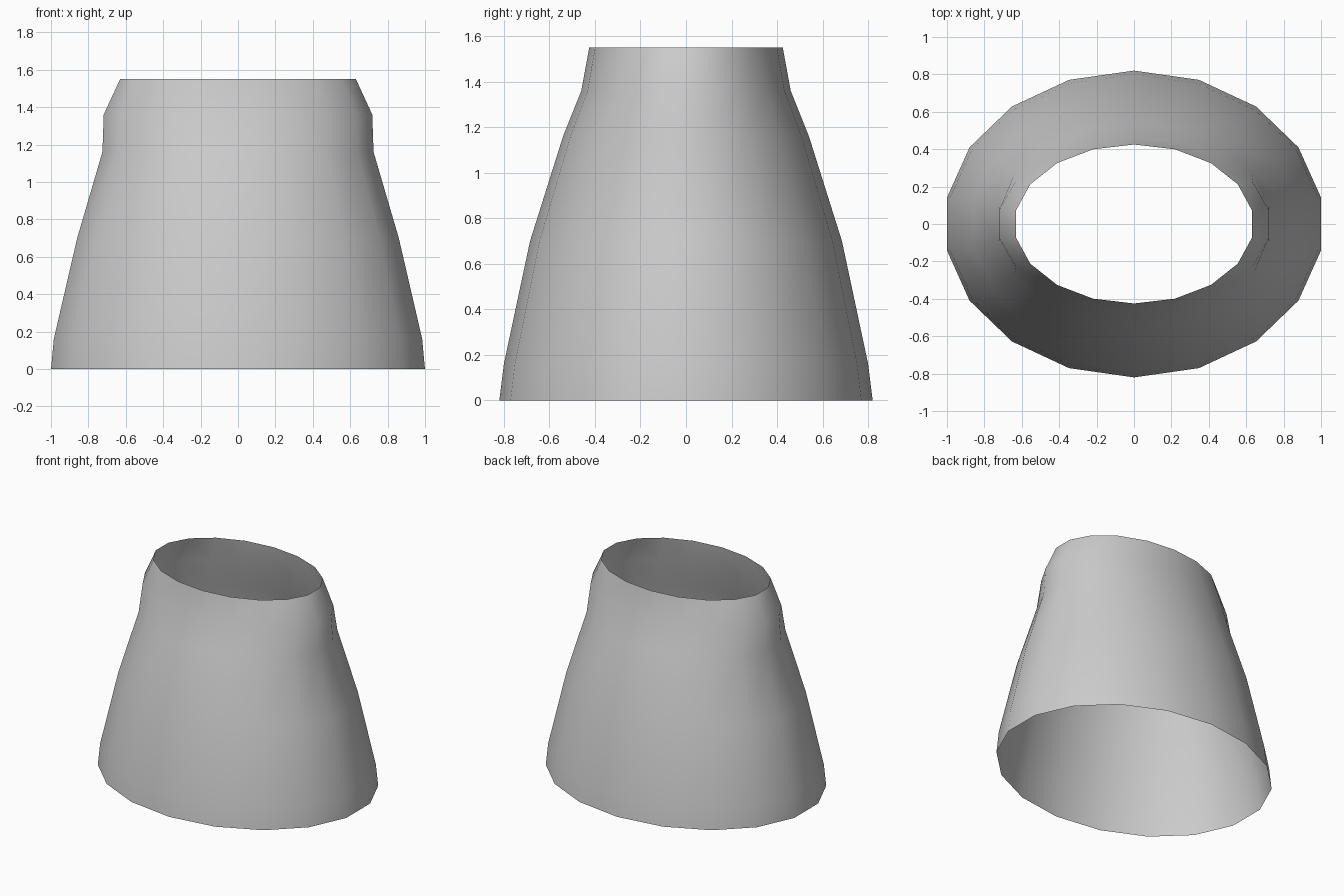
import bpy
import bmesh
from math import sin, cos, tau

cube = bpy.data.objects.get("Cube")
if cube:
    bpy.data.objects.remove(cube, do_unlink=True)

# Plain grey surface
grey = bpy.data.materials.new("light grey")
grey.use_nodes = True
grey.diffuse_color = (0.6, 0.6, 0.6, 1)
grey.node_tree.nodes["Principled BSDF"].inputs["Base Color"].default_value = grey.diffuse_color

# Open sleeve: oval rings as (height, half width, half depth)
SIDES = 18
RINGS = [
    (0.0, 1.015, 0.82),
    (0.16, 1.0, 0.80),
    (0.70, 0.873, 0.685),
    (1.16, 0.736, 0.54),
    (1.36, 0.729, 0.46),
    (1.55, 0.64, 0.425),
]

bm = bmesh.new()
loops = []
for z, rx, ry in RINGS:
    angles = [tau * i / SIDES for i in range(SIDES)]
    loops.append([bm.verts.new((rx * sin(a), -ry * cos(a), z)) for a in angles])

# Bridge neighbouring rings, leaving both ends open
for low, high in zip(loops, loops[1:]):
    for i in range(SIDES):
        j = (i + 1) % SIDES
        face = bm.faces.new((low[i], low[j], high[j], high[i]))
        face.smooth = True

mesh = bpy.data.meshes.new("tapered_sleeve")
bm.to_mesh(mesh)
bm.free()
mesh.materials.append(grey)
sleeve = bpy.data.objects.new("tapered_sleeve", mesh)
bpy.context.collection.objects.link(sleeve)
